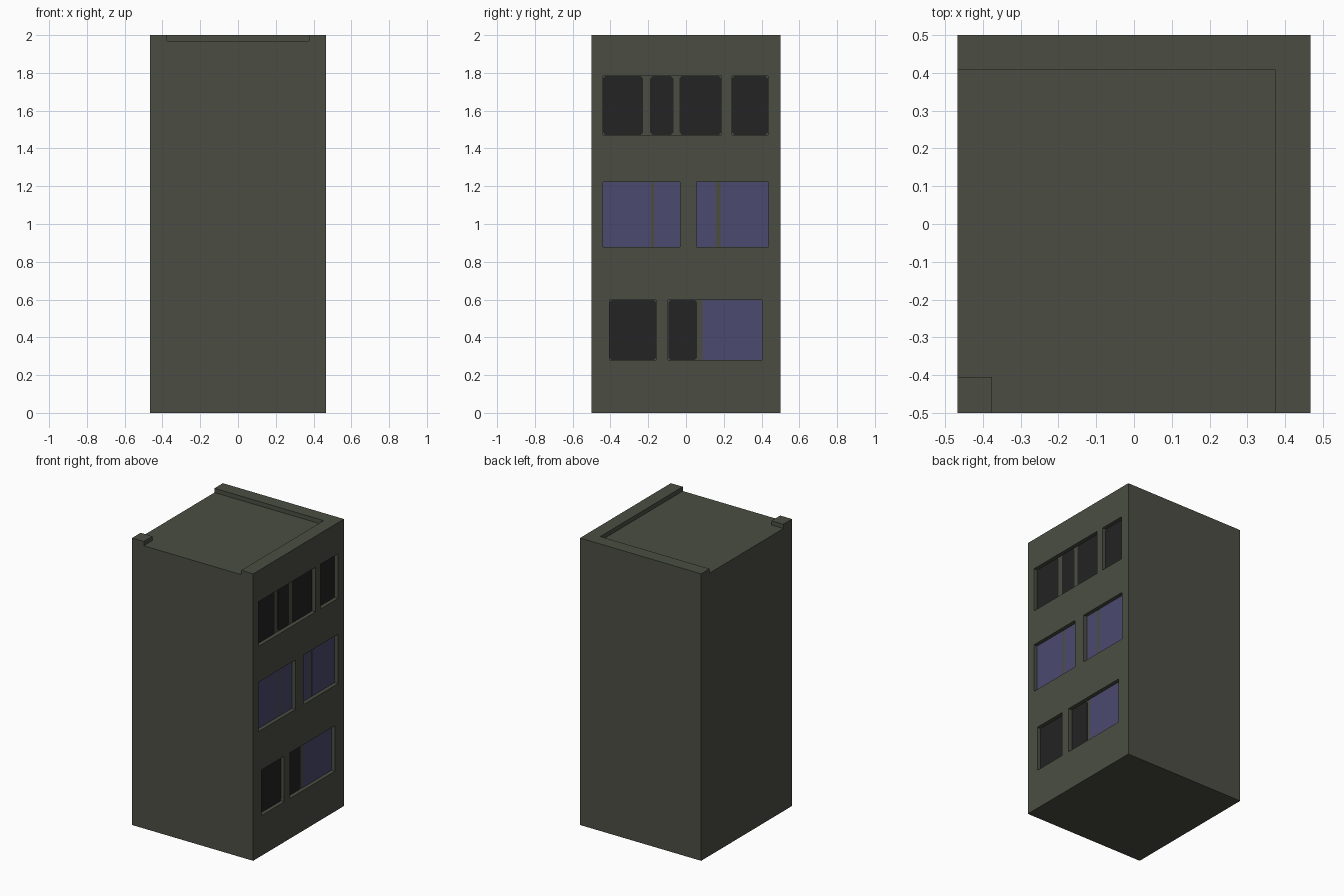
import bpy, bmesh
from mathutils import Vector

if "Cube" in bpy.data.objects:
    bpy.data.objects.remove(bpy.data.objects["Cube"])

W, D, H = 0.467, 0.5, 2.0      # half width, half depth, height
ROOF = 1.97                    # roof deck level
RECESS = 0.028                 # window recess depth


def material(name, rgb):
    m = bpy.data.materials.new(name)
    m.diffuse_color = (*rgb, 1)
    m.use_nodes = True
    m.node_tree.nodes["Principled BSDF"].inputs["Base Color"].default_value = m.diffuse_color
    return m


WALL = material("grey_green_wall", (0.070, 0.076, 0.056))
DARK = material("dark_window", (0.017, 0.017, 0.017))
BLUE = material("blue_window", (0.070, 0.068, 0.158))


def prism(name, points, direction, mat):
    """Extrude a planar polygon along a vector into a closed solid."""
    bm = bmesh.new()
    face = bm.faces.new([bm.verts.new(p) for p in points])
    out = bmesh.ops.extrude_face_region(bm, geom=[face], use_keep_orig=True)
    verts = [g for g in out["geom"] if isinstance(g, bmesh.types.BMVert)]
    bmesh.ops.translate(bm, verts=verts, vec=Vector(direction))
    bmesh.ops.recalc_face_normals(bm, faces=bm.faces)
    me = bpy.data.meshes.new(name)
    bm.to_mesh(me)
    bm.free()
    me.materials.append(mat)
    ob = bpy.data.objects.new(name, me)
    bpy.context.collection.objects.link(ob)
    return ob


def side_rect(x, y0, y1, z0, z1, c=0.0):
    """Rectangle in the right wall plane, with optional clipped corners."""
    if not c:
        return [(x, y0, z0), (x, y1, z0), (x, y1, z1), (x, y0, z1)]
    return [(x, y0 + c, z0), (x, y1 - c, z0), (x, y1, z0 + c), (x, y1, z1 - c),
            (x, y1 - c, z1), (x, y0 + c, z1), (x, y0, z1 - c), (x, y0, z0 + c)]


# Each floor: z range, then openings as (y0, y1, panes)
floors = [
    (1.472, 1.783, [
        (-0.44, 0.187, [(-0.44, -0.227, DARK), (-0.19, -0.067, DARK), (-0.035, 0.187, DARK)]),
        (0.243, 0.434, [(0.243, 0.434, DARK)])]),
    (0.878, 1.222, [
        (-0.44, -0.032, [(-0.44, -0.186, BLUE), (-0.166, -0.032, BLUE)]),
        (0.056, 0.436, [(0.056, 0.156, BLUE), (0.182, 0.436, BLUE)])]),
    (0.28, 0.598, [
        (-0.406, -0.158, [(-0.406, -0.158, DARK)]),
        (-0.094, 0.402, [(-0.094, 0.06, DARK), (0.088, 0.402, BLUE)])]),
]

# Main block
tower = prism("building_walls", [(-W, -D, 0), (W, -D, 0), (W, D, 0), (-W, D, 0)], (0, 0, H), WALL)

# Roof cutter leaves a parapet at back and right and a corner post at front left
plan = [(-0.6, -0.405), (-0.376, -0.405), (-0.376, -0.6), (0.375, -0.6), (0.375, 0.408), (-0.6, 0.408)]
cutters = [prism("roof_cutter", [(x, y, ROOF) for x, y in plan], (0, 0, 0.2), WALL)]

# Window openings and their panes
eps = 0.0005
n = 0
for z0, z1, openings in floors:
    for y0, y1, panes in openings:
        cutters.append(prism("window_cutter", side_rect(W - RECESS, y0, y1, z0, z1), (0.2, 0, 0), WALL))
        for p0, p1, mat in panes:
            n += 1
            clip = 0.012 if mat is DARK else 0
            prism(f"window_pane_{n}",
                  side_rect(W - RECESS - 0.002, p0 + eps, p1 - eps, z0 + eps, z1 - eps, clip),
                  (0.004, 0, 0), mat)

# Cut everything, bake the result and drop the cutters
for c in cutters:
    mod = tower.modifiers.new("cut", "BOOLEAN")
    mod.operation, mod.solver, mod.object = "DIFFERENCE", "EXACT", c
bpy.context.view_layer.update()
baked = bpy.data.meshes.new_from_object(tower.evaluated_get(bpy.context.evaluated_depsgraph_get()))
tower.modifiers.clear()
tower.data = baked
for c in cutters:
    bpy.data.objects.remove(c, do_unlink=True)
